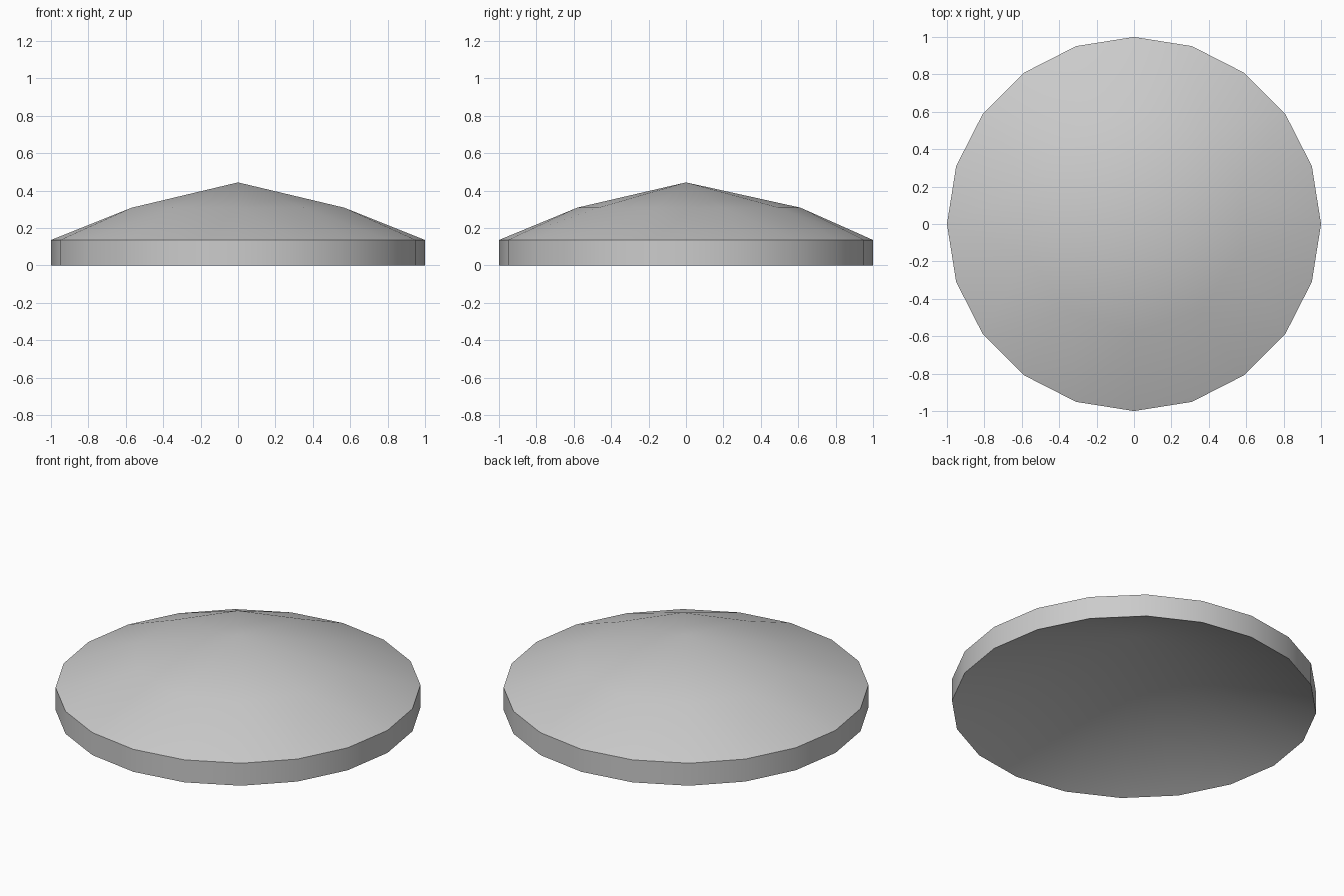
import bpy, bmesh
from math import sin, cos, pi

if "Cube" in bpy.data.objects:
    bpy.data.objects.remove(bpy.data.objects["Cube"])

SIDES = 20
bm = bmesh.new()


def ring(n, radius, z, start=0.0, dy=0.0):
    return [bm.verts.new((radius * cos(start + 2 * pi * i / n),
                          radius * sin(start + 2 * pi * i / n) + dy, z))
            for i in range(n)]


base = ring(SIDES, 1.0, 0.0)
rim = ring(SIDES, 1.0, 0.136)
shoulder = ring(SIDES // 2, 0.596, 0.309, pi / 10, 0.015)
top = bm.verts.new((0, 0, 0.444))
hollow = bm.verts.new((0, 0, 0.441))

# upright rim wall and hollow conical underside
for i in range(SIDES):
    j = (i + 1) % SIDES
    bm.faces.new((base[i], base[j], rim[j], rim[i]))
    bm.faces.new((base[j], base[i], hollow))

# domed top: coarse shoulder ring joined to the finer rim, then up to the peak
n = len(shoulder)
for i in range(n):
    a, b = shoulder[i], shoulder[(i + 1) % n]
    r = [rim[(2 * i + k) % SIDES] for k in (1, 2, 3)]
    bm.faces.new((a, r[0], r[1]))
    bm.faces.new((a, r[1], b))
    bm.faces.new((b, r[1], r[2]))
    bm.faces.new((a, b, top))

mesh = bpy.data.meshes.new("domed_cap")
bm.to_mesh(mesh)
bm.free()
cap = bpy.data.objects.new("domed_cap", mesh)
bpy.context.collection.objects.link(cap)
bpy.context.view_layer.objects.active = cap
cap.select_set(True)
bpy.ops.object.shade_smooth_by_angle(angle=pi / 6)
